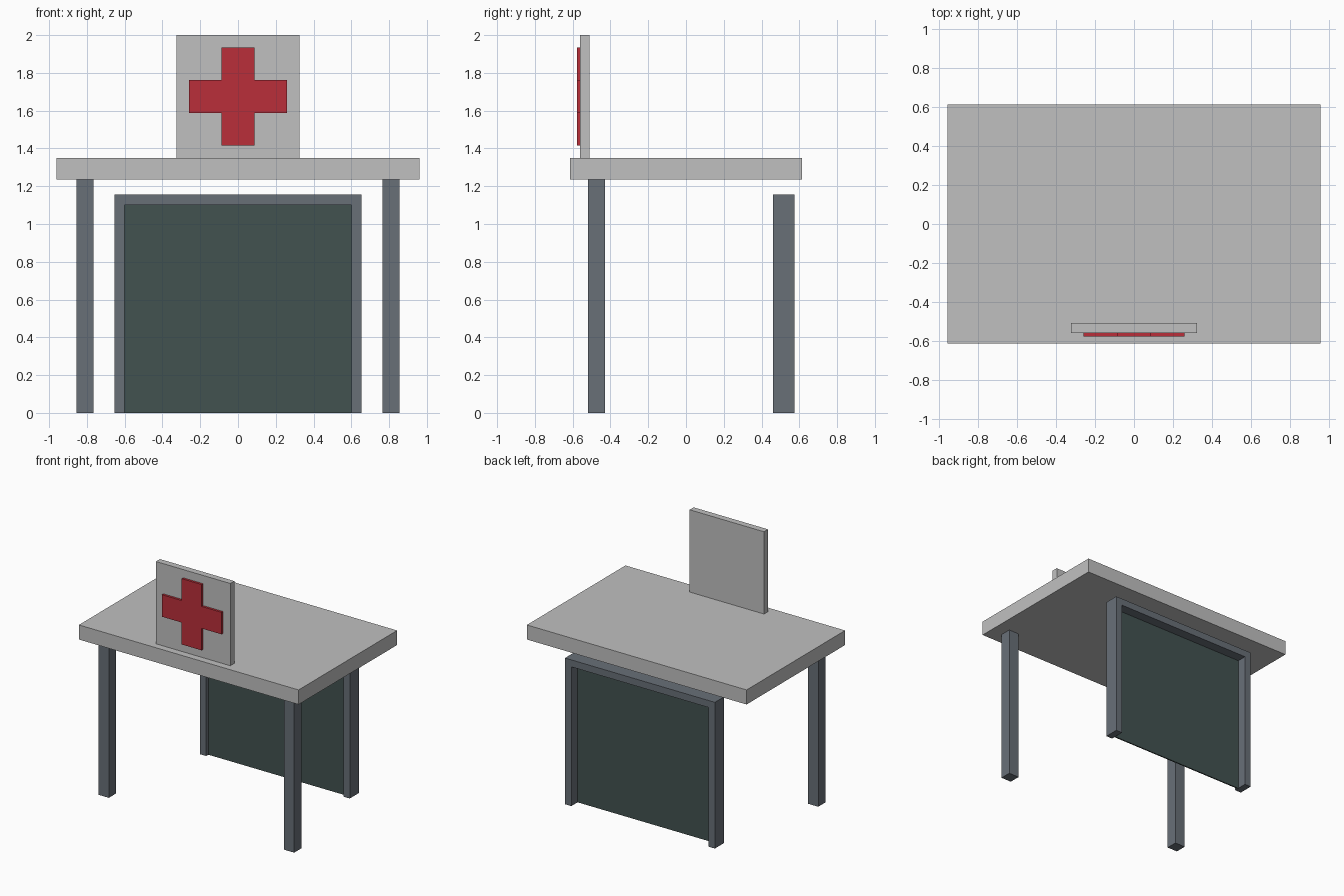
import bpy, bmesh

cube = bpy.data.objects.get("Cube")
if cube:
    bpy.data.objects.remove(cube, do_unlink=True)


def material(name, rgb):
    mat = bpy.data.materials.new(name)
    mat.use_nodes = True
    colour = (*rgb, 1)
    mat.diffuse_color = colour
    mat.node_tree.nodes["Principled BSDF"].inputs["Base Color"].default_value = colour
    return mat


def slab(name, outline, front, back, mat):
    """Extrude an x-z outline from the front y to the back y."""
    bm = bmesh.new()
    face = bm.faces.new([bm.verts.new((x, front, z)) for x, z in outline])
    new = bmesh.ops.extrude_face_region(bm, geom=[face])["geom"]
    verts = [v for v in new if isinstance(v, bmesh.types.BMVert)]
    bmesh.ops.translate(bm, verts=verts, vec=(0, back - front, 0))
    bmesh.ops.recalc_face_normals(bm, faces=bm.faces)
    mesh = bpy.data.meshes.new(name)
    bm.to_mesh(mesh)
    bm.free()
    mesh.materials.append(mat)
    obj = bpy.data.objects.new(name, mesh)
    bpy.context.collection.objects.link(obj)
    return obj


def rect(x0, x1, z0, z1):
    return [(x0, z0), (x1, z0), (x1, z1), (x0, z1)]


grey = material("light grey", (0.53, 0.53, 0.53))
steel = material("steel grey", (0.14, 0.16, 0.187))
green = material("dark green grey", (0.055, 0.085, 0.081))
red = material("red", (0.49, 0.028, 0.042))

# Tabletop
table_z, top_z = 1.235, 1.35
slab("tabletop", rect(-0.96, 0.96, table_z, top_z), -0.615, 0.615, grey)

# Front legs
for side, x in (("left", 0.81), ("right", -0.81)):
    slab(side + "_leg", rect(x - 0.045, x + 0.045, 0, table_z), -0.52, -0.43, steel)

# Rear support: open-bottomed frame around a thin panel
w, h, t = 0.655, 1.155, 0.055
frame = [(-w, 0), (-w, h), (w, h), (w, 0),
         (w - t, 0), (w - t, h - t), (t - w, h - t), (t - w, 0)]
slab("rear_frame", frame, 0.46, 0.575, steel)
slab("rear_panel", rect(t - w, w - t, 0, h - t), 0.487, 0.497, green)

# Upright sign board
slab("sign_board", rect(-0.325, 0.325, top_z, 2), -0.56, -0.51, grey)

# Raised cross, one quarter turned four times
arm, half, centre = 0.26, 0.087, 1.675
cross, quarter = [], [(arm, -half), (arm, half), (half, half)]
for _ in range(4):
    cross += [(x, z + centre) for x, z in quarter]
    quarter = [(-z, x) for x, z in quarter]
slab("sign_cross", cross, -0.578, -0.56, red)
